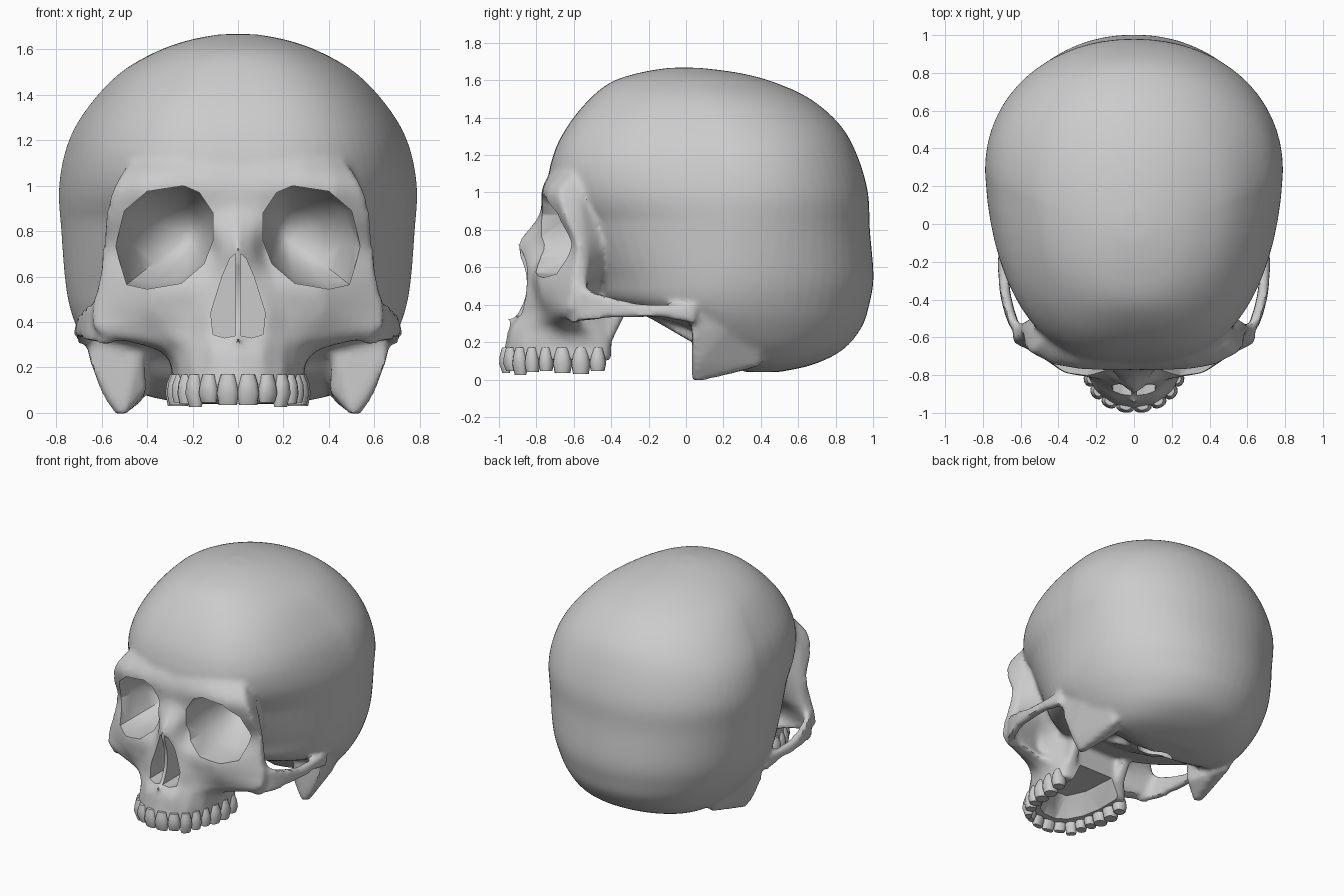
import bpy, bmesh, math
from mathutils import Vector

if "Cube" in bpy.data.objects:
    bpy.data.objects.remove(bpy.data.objects["Cube"])


def spline(rows, n):
    """Catmull-Rom interpolation through rows of numbers."""
    out, last = [], len(rows) - 1
    for i in range(last):
        p = [rows[max(0, min(last, i + k))] for k in (-1, 0, 1, 2)]
        for s in range(n):
            t = s / n
            out.append([.5 * (2 * b + (c - a) * t + (2 * a - 5 * b + 4 * c - d) * t * t
                              + (3 * b - a - 3 * c + d) * t ** 3) for a, b, c, d in zip(*p)])
    return out + [list(rows[-1])]


def loft(bm, rings):
    """Skin equal-sized closed rings and cap both ends."""
    vs = [[bm.verts.new(p) for p in r] for r in rings]
    n = len(vs[0])
    for a, b in zip(vs, vs[1:]):
        for i in range(n):
            bm.faces.new((a[i], a[(i + 1) % n], b[(i + 1) % n], b[i]))
    bm.faces.new(vs[0])
    bm.faces.new(vs[-1][::-1])


def hull(bm, pts, sides=(1, -1)):
    """Convex block through points, once per side."""
    for s in sides:
        vs = [bm.verts.new((x * s, y, z)) for x, y, z in pts]
        res = bmesh.ops.convex_hull(bm, input=vs)
        junk = [v for v in res["geom_interior"] if isinstance(v, bmesh.types.BMVert)]
        bmesh.ops.delete(bm, geom=junk, context='VERTS')


def both(pts):
    return [(x * s, y, z) for x, y, z in pts for s in (1, -1)]


def power(v, e):
    return math.copysign(abs(v) ** (2 / e), v)


def make(name, bm):
    bmesh.ops.recalc_face_normals(bm, faces=bm.faces)
    me = bpy.data.meshes.new(name)
    bm.to_mesh(me)
    bm.free()
    ob = bpy.data.objects.new(name, me)
    bpy.context.collection.objects.link(ob)
    return ob


def select(ob):
    bpy.ops.object.select_all(action='DESELECT')
    ob.select_set(True)
    bpy.context.view_layer.objects.active = ob


bm = bmesh.new()

# Braincase: z, front y, back y, half width, y of widest point
braincase = [(.04, .30, .50, .22, .4), (.08, .25, .68, .42, .38), (.16, .14, .84, .55, .3),
             (.28, 0, .94, .655, .22), (.40, -.42, .98, .72, .2), (.55, -.52, 1.003, .757, .22),
             (.80, -.66, .983, .778, .26), (1.0, -.74, .973, .788, .28), (1.2, -.71, .915, .745, .25),
             (1.36, -.63, .825, .65, .2), (1.5, -.515, .665, .515, .13), (1.59, -.4, .47, .36, .05),
             (1.64, -.25, .28, .22, 0), (1.667, -.09, .07, .08, -.02)]
rings = []
for z, yf, yb, w, yw in spline(braincase, 4):
    ring = []
    # hollow temples low down, square forehead above the brow
    brow = max(0, min(1, (z - .85) / .3)) * max(0, min(1, (1.68 - z) / .3))
    for i in range(64):
        a = math.tau * i / 64
        s, e = math.sin(a), 2.1 if math.sin(a) > 0 else 2.15 + .7 * brow
        s = power(s, e)
        taper = 1 + min(s, 0) * (.05 + .07 * brow)
        ring.append((w * taper * power(math.cos(a), e),
                     yw + s * ((yb - yw) if s > 0 else (yw - yf)), z))
    rings.append(ring)
loft(bm, rings)

# Face mass: z, centre y, then x,y pairs going round to the back of the cheek
face = [(1.17, -.69, .1, -.69, .25, -.66, .36, -.60, .42, -.54, .42, -.48, .38, -.40),
        (1.02, -.765, .12, -.77, .3, -.765, .43, -.735, .535, -.67, .515, -.56, .42, -.42),
        (.88, -.785, .08, -.775, .2, -.75, .4, -.73, .58, -.65, .56, -.56, .46, -.44),
        (.72, -.90, .06, -.85, .12, -.75, .35, -.7, .60, -.58, .575, -.53, .48, -.44),
        (.57, -.855, .08, -.85, .16, -.82, .36, -.785, .615, -.60, .60, -.53, .44, -.47),
        (.45, -.855, .12, -.86, .21, -.81, .38, -.775, .645, -.61, .63, -.53, .36, -.58),
        (.35, -.90, .12, -.88, .22, -.81, .35, -.745, .61, -.64, .60, -.56, .33, -.60),
        (.28, -.945, .11, -.93, .2, -.85, .28, -.75, .36, -.65, .36, -.57, .30, -.52),
        (.2, -.965, .11, -.945, .2, -.88, .26, -.77, .29, -.62, .295, -.5, .28, -.43),
        (.1, -.985, .11, -.96, .2, -.895, .26, -.775, .29, -.62, .30, -.48, .28, -.43)]
rings = []
for r in spline(face, 4):
    half = [(r[i], r[i + 1], r[0]) for i in range(2, 14, 2)] + [(.24, -.40, r[0])]
    rings.append([(0, r[1], r[0])] + half + [(-x, y, z) for x, y, z in reversed(half)])
loft(bm, rings)

# Cheek arches: x, y, lower z, upper z
arch = [(.57, -.62, .30, .50), (.635, -.53, .315, .48), (.675, -.4, .33, .44),
        (.69, -.28, .33, .41), (.69, -.15, .335, .40), (.68, .05, .30, .40)]
for s in (1, -1):
    loft(bm, [[(s * (x - .03), y, lo), (s * (x + .03), y, lo), (s * (x + .025), y, hi),
               (s * (x - .025), y, hi)] for x, y, lo, hi in spline(arch, 4)])

# Mastoid bumps, pterygoid plates, base of skull, nasal spine
hull(bm, [(.50, .03, -.012), (.54, .06, -.012), (.60, .05, .08), (.65, .03, .22), (.68, .03, .36),
          (.67, .3, .36), (.50, .42, .08), (.42, .32, .05), (.40, .08, .1), (.42, .04, .32)])
hull(bm, [(.18, -.43, .14), (.25, -.43, .14), (.25, -.28, .44), (.18, -.28, .44),
          (.18, -.45, .44), (.25, -.45, .44)])
hull(bm, both([(.1, -.35, .42), (.14, .1, .16), (.14, .2, .16), (.14, .2, .4), (.1, -.3, .5)]), (1,))
hull(bm, [(.03, -.88, .3), (-.03, -.88, .3), (0, -.965, .33), (0, -.92, .25), (0, -.85, .36)], (1,))

skull = make("skull", bm)

# Openings: eye sockets, nose, palate, spinal hole
cut = bmesh.new()
orbit = [(.11, .76), (.11, .88), (.17, .97), (.24, 1.0), (.40, .975), (.50, .89),
         (.54, .73), (.49, .565), (.40, .545), (.25, .57), (.15, .655)]
depth = [(-1.2, 1), (-.62, 1), (-.53, .9), (-.44, .74), (-.36, .55), (-.31, .33), (-.29, .1)]
nose = [(.012, .70), (.035, .68), (.07, .6), (.12, .44), (.11, .345), (.06, .33), (.012, .34)]
for s in (1, -1):
    loft(cut, [[(s * (.22 + (x - .22) * k), y, .78 + (z - .78) * k) for x, z in orbit]
               for y, k in depth])
    loft(cut, [[(s * x, y, z) for x, z in nose] for y in (-1.2, -.46)])
hull(cut, both([(x, y, z) for z in (-.1, .1) for x, y in
                ((.05, -.89), (.12, -.845), (.175, -.74), (.2, -.6), (.2, -.36))]
               + [(.06, -.78, .23), (.12, -.65, .23), (.14, -.36, .23)]), (1,))
loft(cut, [[(.11 * math.cos(math.tau * i / 16), .22 + .13 * math.sin(math.tau * i / 16), z)
            for i in range(16)] for z in (-.1, .3)])
cutter = make("opening_cutter", cut)
cutter.hide_render = True

# Fuse the parts, soften the joins, cut the openings
mod = skull.modifiers.new("fuse", 'REMESH')
mod.mode, mod.voxel_size = 'VOXEL', .018
mod = skull.modifiers.new("soften", 'SMOOTH')
mod.factor, mod.iterations = .5, 7
mod = skull.modifiers.new("openings", 'BOOLEAN')
mod.operation, mod.solver, mod.object = 'DIFFERENCE', 'EXACT', cutter
select(skull)
for name in [m.name for m in skull.modifiers]:
    bpy.ops.object.modifier_apply(modifier=name)
bpy.data.objects.remove(cutter)
bpy.ops.object.shade_smooth_by_angle(angle=math.radians(40))

# Upper teeth: x, y, width, depth, tip z
row = [(.045, -.962, .1, .075, .035), (.128, -.937, .09, .075, .045), (.188, -.885, .085, .085, .025),
       (.222, -.82, .08, .09, .04), (.243, -.747, .08, .1, .045), (.258, -.66, .105, .11, .035),
       (.265, -.562, .105, .11, .03), (.268, -.472, .09, .1, .045)]
bm = bmesh.new()
for i, (x, y, w, d, tip) in enumerate(row):
    x0, y0 = row[i - 1][:2] if i else (-row[0][0], row[0][1])
    x1, y1 = row[min(i + 1, 7)][:2]
    along = Vector((x1 - x0, y1 - y0, 0)).normalized()
    out = Vector((along.y, -along.x, 0))
    edge = .5 if i < 3 else .8
    for s in (1, -1):
        rings = []
        for z, kw, kd in ((.17, .6, .6), (.13, .85, .9), (.085, 1, 1), (tip, .8, edge)):
            ring = []
            for j in range(12):
                a = math.tau * j / 12
                p = (Vector((x, y, z)) + along * (w * kw / 2 * power(math.cos(a), 2.3))
                     + out * (d * kd / 2 * power(math.sin(a), 2.3)))
                ring.append((s * p.x, p.y, p.z))
            rings.append(ring)
        loft(bm, rings)
teeth = make("upper_teeth", bm)
select(teeth)
bpy.ops.object.shade_smooth_by_angle(angle=math.radians(45))
